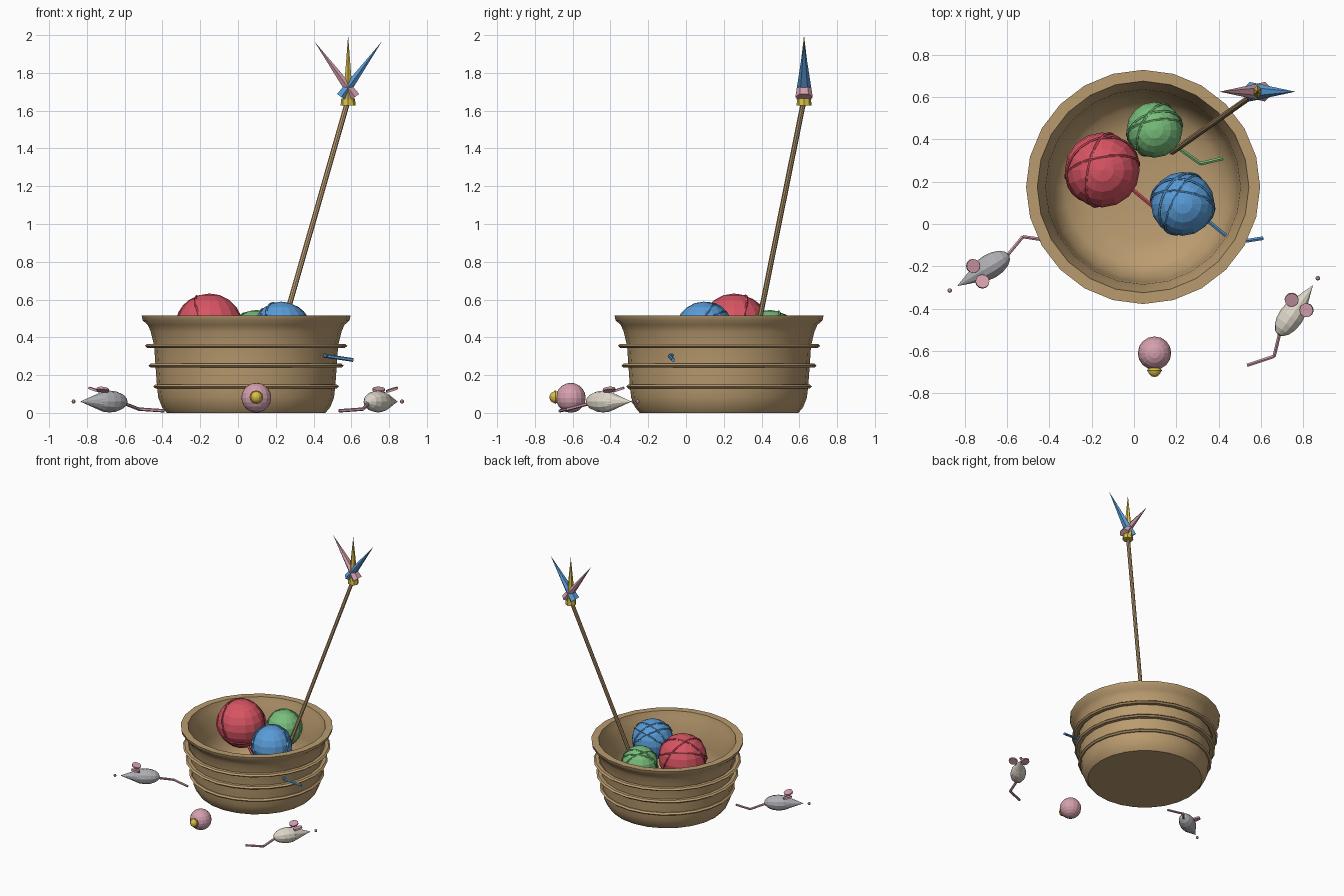
import bpy, bmesh, math
from mathutils import Vector, Matrix, Euler

if "Cube" in bpy.data.objects:
    bpy.data.objects.remove(bpy.data.objects["Cube"])

def material(name, rgb):
    m = bpy.data.materials.new(name)
    m.diffuse_color = (*rgb, 1)
    m.use_nodes = True
    m.node_tree.nodes["Principled BSDF"].inputs["Base Color"].default_value = m.diffuse_color
    return m

WICKER = material("wicker", (0.49, 0.33, 0.16))
RED = material("red", (0.69, 0.09, 0.125))
BLUE = material("blue", (0.10, 0.33, 0.69))
GREEN = material("green", (0.19, 0.52, 0.20))
PINK = material("pink", (0.66, 0.35, 0.42))
GOLD = material("gold", (0.69, 0.52, 0.065))
GREY = material("grey", (0.43, 0.43, 0.46))
CREAM = material("cream", (0.73, 0.68, 0.58))

def finish(name, bm, mat, matrix=Matrix(), smooth=False):
    bmesh.ops.recalc_face_normals(bm, faces=bm.faces)
    me = bpy.data.meshes.new(name)
    bm.to_mesh(me)
    bm.free()
    me.materials.append(mat)
    ob = bpy.data.objects.new(name, me)
    bpy.context.collection.objects.link(ob)
    ob.matrix_world = matrix
    if smooth:
        bpy.ops.object.select_all(action='DESELECT')
        ob.select_set(True)
        bpy.context.view_layer.objects.active = ob
        bpy.ops.object.shade_smooth_by_angle(angle=math.radians(40))
    return ob

def place(loc, rot=(0, 0, 0), scale=(1, 1, 1)):
    return Matrix.LocRotScale(Vector(loc), Euler(rot), Vector(scale))

def ball(name, mat, r, matrix, seg=16, rings=10):
    bm = bmesh.new()
    bmesh.ops.create_uvsphere(bm, u_segments=seg, v_segments=rings, radius=r)
    return finish(name, bm, mat, matrix)

def lathe(name, mat, profile, matrix, seg=24, smooth=False, closed=False):
    """Revolve (radius, height) points around z."""
    bm = bmesh.new()
    vs = [bm.verts.new((r, 0, z)) for r, z in profile]
    n = len(vs)
    es = [bm.edges.new((vs[i], vs[(i + 1) % n])) for i in range(n if closed else n - 1)]
    bmesh.ops.spin(bm, geom=vs + es, cent=(0, 0, 0), axis=(0, 0, 1),
                   angle=math.tau, steps=seg, use_duplicate=False)
    bmesh.ops.remove_doubles(bm, verts=bm.verts, dist=1e-4)
    return finish(name, bm, mat, matrix, smooth)

def ring(name, mat, major, minor, matrix, seg=24, sides=6, flat=1.0, smooth=False):
    pts = [(major + minor * math.cos(math.tau * i / sides),
            flat * minor * math.sin(math.tau * i / sides)) for i in range(sides)]
    return lathe(name, mat, pts, matrix, seg, smooth, closed=True)

def rod(name, mat, a, b, r1, r2, sides=6, squash=1.0, axis=None):
    """Tapered rod from a to b, optionally squashed across the given axis."""
    a, b = Vector(a), Vector(b)
    d = b - a
    z = d.normalized()
    y = Vector(axis) if axis else (Vector((0, 0, 1)) if abs(z.z) < 0.9 else Vector((0, 1, 0)))
    x = y.cross(z).normalized()
    y = z.cross(x)
    bm = bmesh.new()
    bmesh.ops.create_cone(bm, cap_ends=True, segments=sides, radius1=r1, radius2=r2, depth=d.length)
    bmesh.ops.scale(bm, vec=(squash, 1, 1), verts=bm.verts)
    m = Matrix((x, y, z)).transposed().to_4x4()
    m.translation = (a + b) / 2
    return finish(name, bm, mat, m)

def strand(name, mat, pts, r):
    for i in range(len(pts) - 1):
        rod(f"{name}_{i + 1}", mat, pts[i], pts[i + 1], r, r)

# Basket shell with rounded inside, and three hoops
CENTER = (0.043, 0.175, 0)
lathe("basket", WICKER, [
    (0, 0), (0.42, 0), (0.445, 0.03), (0.465, 0.08), (0.472, 0.14), (0.48, 0.25),
    (0.487, 0.355), (0.505, 0.43), (0.52, 0.465), (0.548, 0.49), (0.553, 0.515),
    (0.50, 0.515), (0.488, 0.47), (0.46, 0.40), (0.45, 0.28), (0.43, 0.16),
    (0.37, 0.08), (0.25, 0.05), (0, 0.045)], place(CENTER), smooth=True)
for i, (z, r) in enumerate([(0.14, 0.492), (0.25, 0.517), (0.355, 0.536)]):
    ring(f"basket_hoop_{i + 1}", WICKER, r - 0.025, 0.025,
         place((CENTER[0], CENTER[1], z)), flat=0.5, smooth=True)

# Yarn balls with wound loops and loose ends
YARN = [
    ("red", RED, (-0.15, 0.255, 0.455), 0.177,
     [(0.5, 0.35, 0), (1.2, -0.3, 0.3), (0.9, 0.9, 0.8)],
     [(-0.04, 0.19, 0.32), (0.14, 0.04, 0.29), (0.28, 0.06, 0.28)]),
    ("blue", BLUE, (0.23, 0.095, 0.438), 0.151,
     [(0.6, -0.4, 0.2), (1.2, 0.5, 0.9), (0.9, -0.9, 0.4), (0.3, 0.8, 0)],
     [(0.33, 0.03, 0.33), (0.475, -0.088, 0.30), (0.61, -0.067, 0.28)]),
    ("green", GREEN, (0.097, 0.445, 0.413), 0.132,
     [(0.9, 0.2, 0.2), (1.1, -0.7, 0.5), (0.4, 1.0, 0)],
     [(0.18, 0.38, 0.31), (0.315, 0.285, 0.28), (0.42, 0.31, 0.27)]),
]
for name, mat, loc, r, loops, tail in YARN:
    ball(f"{name}_yarn_ball", mat, r, place(loc))
    for i, rot in enumerate(loops):
        ring(f"{name}_yarn_loop_{i + 1}", mat, r * 1.0, 0.006, place(loc, rot), sides=5)
    strand(f"{name}_yarn_end", mat, tail, 0.01)

# Teaser wand: stick, collar and three pointed feathers
rod("wand_stick", WICKER, (0.18, 0.34, 0.25), (0.581, 0.623, 1.65), 0.014, 0.014, 8)
rod("wand_collar", GOLD, (0.583, 0.625, 1.628), (0.583, 0.625, 1.665), 0.04, 0.036, 8)
rod("feather_gold", GOLD, (0.583, 0.625, 1.66), (0.583, 0.625, 2.0), 0.04, 0, 6, 0.75, (0, 1, 0))
for name, mat, s in (("pink", PINK, -1), ("blue", BLUE, 1)):
    rod(f"feather_{name}", mat, (0.583 - s * 0.036, 0.625, 1.672),
        (0.583 + s * 0.179, 0.625, 1.967), 0.046, 0, 6, 0.7, (0, 1, 0))

# Toy mice, each facing local +x
def mouse(name, mat, loc, heading, tail):
    base = place((*loc, 0.06), (0, 0, heading))
    at = lambda *p: base @ Vector(p)
    ball(f"{name}_body", mat, 1, base @ place((0, 0, 0), (0, math.pi / 2, 0), (0.058, 0.058, 0.105)), 12, 8)
    rod(f"{name}_snout", mat, at(0.05, 0, 0), at(0.182, 0, 0), 0.05, 0, 10)
    ball(f"{name}_nose", PINK, 0.011, base @ place((0.222, 0, 0)), 8, 6)
    for side, s in (("left", 1), ("right", -1)):
        bm = bmesh.new()
        bmesh.ops.create_cone(bm, cap_ends=True, segments=12, radius1=0.033, radius2=0.033, depth=0.012)
        finish(f"{name}_{side}_ear", bm, PINK,
               base @ place((0.068, s * 0.043, 0.063), (s * 0.2, -0.25, 0)))
    strand(f"{name}_tail", PINK, [at(-0.09, 0, -0.01)] + tail, 0.009)

mouse("grey_mouse", GREY, (-0.68, -0.2), math.radians(211),
      [Vector((-0.525, -0.06, 0.02)), Vector((-0.39, -0.08, 0.011))])
mouse("cream_mouse", CREAM, (0.741, -0.438), math.radians(55),
      [Vector((0.662, -0.625, 0.02)), Vector((0.535, -0.667, 0.011))])

# Pink ball with a small gold bell
ball("toy_ball", PINK, 0.079, place((0.097, -0.61, 0.08)))
ball("bell", GOLD, 0.031, place((0.097, -0.692, 0.083)), 12, 8)
ring("bell_band", GOLD, 0.031, 0.005, place((0.097, -0.692, 0.083), (math.pi / 2, 0, 0)), seg=12)
